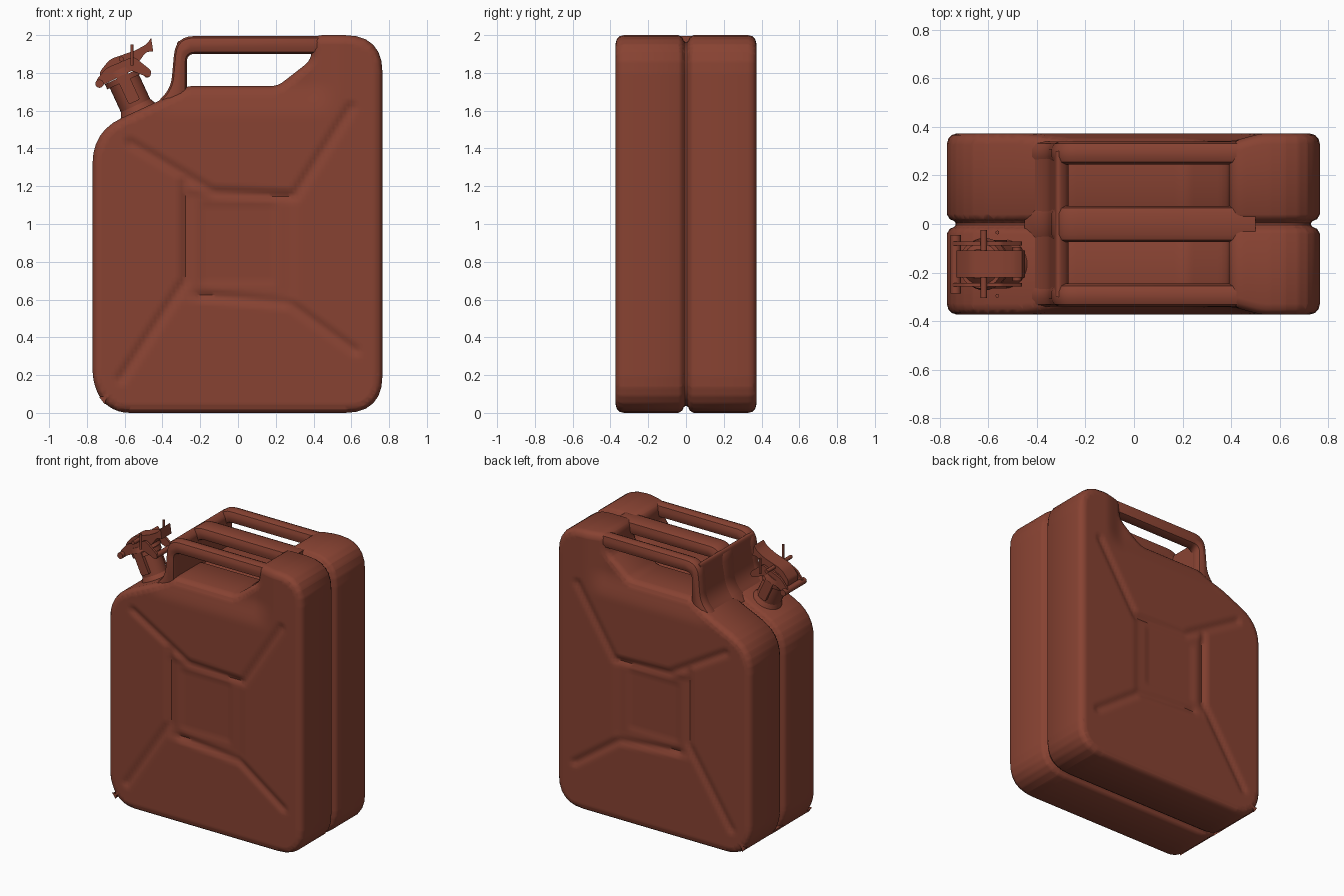
import bpy, bmesh, math
from mathutils import Vector, Matrix

cube = bpy.data.objects.get("Cube")
if cube:
    bpy.data.objects.remove(cube, do_unlink=True)

paint = bpy.data.materials.new("rust_red_paint")
paint.use_nodes = True
RED = (0.245, 0.055, 0.032, 1)
paint.diffuse_color = RED
paint.node_tree.nodes["Principled BSDF"].inputs["Base Color"].default_value = RED
parts = []


def finish(name, bm):
    bmesh.ops.recalc_face_normals(bm, faces=bm.faces[:])
    mesh = bpy.data.meshes.new(name)
    bm.to_mesh(mesh)
    bm.free()
    mesh.materials.append(paint)
    obj = bpy.data.objects.new(name, mesh)
    bpy.context.collection.objects.link(obj)
    parts.append(obj)
    return obj


def rounded(corners, steps=6):
    """Counter-clockwise outline; the third value is the corner rounding."""
    out = []
    for i, (x, z, r) in enumerate(corners):
        p = Vector((x, z))
        if not r:
            out.append(p)
            continue
        a = p + (Vector(corners[i - 1][:2]) - p).normalized() * r
        b = p + (Vector(corners[(i + 1) % len(corners)][:2]) - p).normalized() * r
        for k in range(steps + 1):
            t = k / steps
            out.append(a * (1 - t) ** 2 + p * 2 * t * (1 - t) + b * t ** 2)
    return out


def inset(outline, d):
    out = []
    for i, p in enumerate(outline):
        e = (p - outline[i - 1]).normalized()
        f = (outline[(i + 1) % len(outline)] - p).normalized()
        n, m = Vector((-e.y, e.x)), Vector((-f.y, f.x))
        out.append(p + (n + m) * d / max(1 + n.dot(m), 0.4))
    return out


def prism(outline, layers):
    """Loft an outline along y through (y, inset) layers."""
    bm = bmesh.new()
    rings = [[bm.verts.new((p.x, y, p.y)) for p in inset(outline, d)]
             for y, d in layers]
    for r, s in zip(rings, rings[1:]):
        for i in range(len(r)):
            bm.faces.new((r[i - 1], r[i], s[i], s[i - 1]))
    bm.faces.new(rings[0])
    bm.faces.new(rings[-1])
    return bm


def soft_layers(y0, y1, b):
    return [(y0, b), (y0 + .3 * b, .3 * b), (y0 + b, 0),
            (y1 - b, 0), (y1 - .3 * b, .3 * b), (y1, b)]


def smooth(a, b, v):
    t = min(max((v - a) / (b - a), 0), 1)
    return t * t * (3 - 2 * t)


# Pressed relief of the large side panels
CREASES = [
    [(-.57, 1.43), (-.13, 1.17), (.30, 1.15), (.60, 1.62)],
    [(-.28, 1.23), (-.28, .70), (-.62, .18)],
    [(-.20, .62), (.27, .58), (.62, .33)],
]


def line_distance(p, a, b):
    a, b = Vector(a), Vector(b)
    t = max(0, min(1, (p - a).dot(b - a) / (b - a).length_squared))
    return (p - a - (b - a) * t).length


def box_mask(x, z, x0, x1, z0, z1, w=.05):
    return (smooth(x0 - w, x0, x) * smooth(-x1 - w, -x1, -x)
            * smooth(z0 - w, z0, z) * smooth(-z1 - w, -z1, -z))


def relief(x, z):
    p = Vector((x, z))
    d = min(line_distance(p, a, b) for c in CREASES for a, b in zip(c, c[1:]))
    return (.014 * (1 - smooth(.004, .036, d))
            + .008 * box_mask(x, z, -.26, .27, .63, 1.14)
            + .006 * box_mask(x, z, -.18, .18, .70, 1.09, .03))


def shoulder_taper(x, z):
    return .032 * smooth(1.56, 1.76, z) * smooth(-.5, -.34, x) * smooth(-.55, -.38, -x)


# Body: two pressed halves meeting at a recessed seam
body = rounded([
    (-.77, .13, .10), (-.67, 0, .10), (.765, 0, .20), (.765, 2, .20),
    (.39, 2, .06), (.39, 1.87, .05), (.21, 1.73, .04), (-.27, 1.73, .03),
    (-.38, 1.67, .04), (-.77, 1.49, .17)])
HALF = .373
for name, s in (("front_half", -1), ("back_half", 1)):
    bm = prism(body, [(s * y, d) for y, d in (
        (0, .04), (.012, .03), (.02, .012), (.04, 0), (HALF - .045, 0),
        (HALF - .022, .006), (HALF - .007, .02), (HALF, .045))])
    for axis, count in ((0, 74), (2, 97)):
        for k in range(count):
            co, no = Vector(), Vector()
            no[axis] = 1
            co[axis] = (.0203 if axis else -.7403) + k * .0201
            bmesh.ops.bisect_plane(bm, geom=bm.verts[:] + bm.edges[:] + bm.faces[:],
                                   dist=1e-5, plane_co=co, plane_no=no)
    for v in bm.verts:
        x, y, z = v.co
        if abs(y) > .2:
            v.co.y -= s * shoulder_taper(x, z)
        if abs(y) > HALF - .001:
            v.co.y -= s * relief(x, z)
    finish(name, bm)
finish("seam_core", prism(body, [(-.05, .036), (.05, .036)]))

# Triple carrying handle, joined by a web at its rear leg
leg = [(-.33, 1.995, .10), (-.355, 1.72, .06), (-.45, 1.62, 0)]
bar = rounded([(-.27, 1.62, 0), (-.27, 1.90, .04), (.5, 1.90, 0),
               (.5, 1.995, 0)] + leg)
for name, y0, y1 in (("front_handle", -.34, -.245), ("middle_handle", -.075, .075),
                     ("back_handle", .245, .34)):
    finish(name, prism(bar, soft_layers(y0, y1, .032)))
web = rounded([(-.27, 1.62, 0), (-.27, 1.94, .02), (-.32, 1.985, .04),
               (-.352, 1.72, .06), (-.44, 1.62, 0)])
finish("handle_web", prism(web, [(-.3, 0), (.3, 0)]))

# Spout: parts are placed in a frame tilted with the sloping shoulder
TILT = math.atan2(.42, .91)
SPOUT_Y = -.165
FRAME = Matrix.Translation((-.53, SPOUT_Y, 1.60)) @ Matrix.Rotation(-TILT, 4, 'Y')


def tilted_round(name, r0, r1, w0, w1):
    bm = bmesh.new()
    bmesh.ops.create_cone(bm, cap_ends=True, segments=32, radius1=r0, radius2=r1,
                          depth=w1 - w0,
                          matrix=FRAME @ Matrix.Translation((0, 0, (w0 + w1) / 2)))
    finish(name, bm)


def cross_rod(name, u, w, radius, half):
    bm = bmesh.new()
    bmesh.ops.create_cone(bm, cap_ends=True, segments=16, radius1=radius,
                          radius2=radius, depth=2 * half,
                          matrix=FRAME @ Matrix.Translation((u, 0, w))
                          @ Matrix.Rotation(math.pi / 2, 4, 'X'))
    finish(name, bm)


def tilted_plate(name, corners, y0, y1):
    bm = prism(rounded(corners, 4), [(y0, 0), (y1, 0)])
    bm.transform(FRAME)
    finish(name, bm)


tilted_round("spout_flare", .115, .085, -.03, .03)
tilted_round("spout_neck", .085, .085, -.03, .20)
tilted_round("spout_rim", .10, .10, .17, .20)
tilted_round("spout_lid", .108, .10, .205, .24)
tilted_round("lid_crown", .085, .06, .24, .265)
cross_rod("hinge_pin", -.125, .215, .022, .12)
cross_rod("latch_pin", .125, .155, .018, .07)
cross_rod("lever_pin", .035, .285, .013, .14)

# Locking lever with a curled thumb tab
lever = [(-.11, .225, .01), (.10, .225, .02), (.17, .265, .02), (.205, .25, 0),
         (.225, .32, 0), (.19, .30, .02), (.12, .295, .02), (-.02, .31, .03),
         (-.10, .27, .02)]
tilted_plate("lever_plate", lever, -.055, .055)
for side, s in (("left", 1), ("right", -1)):
    ya, yb = sorted((s * .075, s * .10))
    tilted_plate(side + "_neck_strap", [(-.03, .05, .01), (.035, .05, .01),
                 (.035, .22, .01), (-.03, .22, .01)], ya, yb)
    tilted_plate(side + "_lever_arm", [(-.14, .20, .01), (.06, .205, .01),
                 (.13, .13, .02), (.155, .16, .02), (.10, .27, .02),
                 (-.06, .275, .02), (-.13, .24, .01)],
                 s * .085 - .008, s * .085 + .008)
    bm = bmesh.new()
    bmesh.ops.create_cone(bm, cap_ends=True, segments=10, radius1=.008, radius2=.008,
                          depth=.11, matrix=Matrix.Translation(
                              (-.562, SPOUT_Y + s * .13, 1.895)))
    finish(side + "_lock_pin", bm)

# Smooth shading with crisp hardware edges
bpy.ops.object.select_all(action='DESELECT')
for obj in parts:
    obj.select_set(True)
bpy.context.view_layer.objects.active = parts[0]
bpy.ops.object.shade_smooth_by_angle(angle=math.radians(40))
